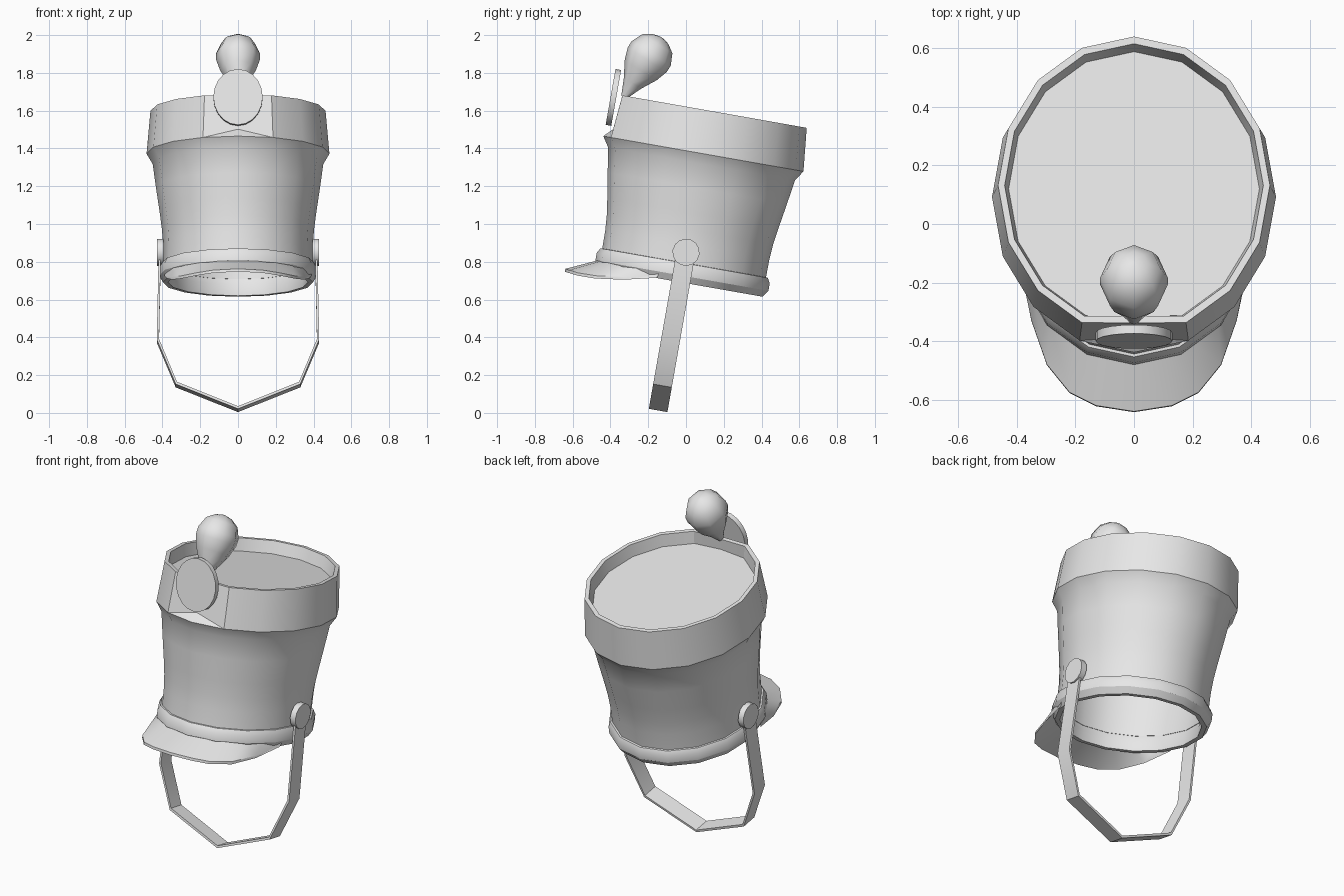
import bpy, bmesh, math
from mathutils import Matrix, Vector

if "Cube" in bpy.data.objects:
    bpy.data.objects.remove(bpy.data.objects["Cube"])

# One plain grey for the whole model
grey = bpy.data.materials.new("plain grey")
grey.diffuse_color = (0.8, 0.8, 0.8, 1)
grey.use_nodes = True
grey.node_tree.nodes["Principled BSDF"].inputs["Base Color"].default_value = grey.diffuse_color

# The hat leans back 10 degrees around the strap buttons
TILT = Matrix.Translation((0, 0, 0.85)) @ Matrix.Rotation(math.radians(-10), 4, 'X')


def finish(name, bm, matrix, angle=30):
    bm.transform(matrix)
    bmesh.ops.recalc_face_normals(bm, faces=bm.faces[:])
    me = bpy.data.meshes.new(name)
    bm.to_mesh(me)
    bm.free()
    me.materials.append(grey)
    ob = bpy.data.objects.new(name, me)
    bpy.context.collection.objects.link(ob)
    bpy.ops.object.select_all(action='DESELECT')
    ob.select_set(True)
    bpy.context.view_layer.objects.active = ob
    bpy.ops.object.shade_smooth_by_angle(angle=math.radians(angle))
    return ob


def loft(rings, n=16, rx=0.9, closed=False):
    """Stack of elliptical rings (radius, height); vertex 0 of each faces front."""
    bm = bmesh.new()
    loops = []
    for r, h in rings:
        loops.append([bm.verts.new((r * rx * math.sin(2 * math.pi * i / n),
                                    -r * math.cos(2 * math.pi * i / n), h)) for i in range(n)])
    pairs = list(zip(loops, loops[1:]))
    if closed:
        pairs.append((loops[-1], loops[0]))
    else:
        bm.faces.new(loops[0][::-1])
        bm.faces.new(loops[-1])
    for a, b in pairs:
        for i in range(n):
            j = (i + 1) % n
            bm.faces.new((a[i], a[j], b[j], b[i]))
    return bm, loops


def tube(sections):
    """Bridge four-point sections into a capped solid."""
    bm = bmesh.new()
    loops = [[bm.verts.new(p) for p in s] for s in sections]
    bm.faces.new(loops[0][::-1])
    bm.faces.new(loops[-1])
    for a, b in zip(loops, loops[1:]):
        for i in range(4):
            j = (i + 1) % 4
            bm.faces.new((a[i], a[j], b[j], b[i]))
    return bm


# Hollow body: lining from the roof down, then the outside back up
body, _ = loft([(0.475, 0.50), (0.462, 0.345), (0.435, 0.15), (0.42, -0.07),
                (0.44, -0.07), (0.441, 0.04), (0.447, 0.12), (0.460, 0.21),
                (0.482, 0.345), (0.502, 0.475), (0.538, 0.53)])
finish("hat_body", body, TILT)

# Top band with recessed lid and a flattened front panel
band, loops = loft([(0.538, 0.53), (0.5335, 0.575), (0.515, 0.76),
                    (0.49, 0.76), (0.475, 0.69)])
for k, y in ((1, -0.493), (2, -0.476), (3, -0.453), (4, -0.455)):
    loops[k][0].co.y = y
for side in (1, 15):
    bmesh.ops.connect_verts(band, verts=[loops[0][side], loops[1][0]])
finish("top_band", band, TILT)

# Lower headband
head, _ = loft([(0.43, -0.055), (0.45, -0.058), (0.465, -0.085), (0.465, -0.125),
                (0.441, -0.161), (0.412, -0.161), (0.41, -0.10)], closed=True)
finish("headband", head, TILT)

# Visor: angle on the headband and the matching outer edge point
half = [(74, 0.385, -0.13, -0.145), (58, 0.35, -0.30, -0.185), (45, 0.297, -0.45, -0.205),
        (30, 0.22, -0.546, -0.206), (16, 0.13, -0.593, -0.200)]
stations = [(-a, -x, y, z) for a, x, y, z in half] + [(0, 0, -0.614, -0.197)] + half[::-1]
sections = []
for a, x, y, z in stations:
    a = math.radians(a)
    ix, iy = 0.9 * 0.45 * math.sin(a), -0.45 * math.cos(a)
    sections.append([(ix, iy, -0.122), (x, y, z), (x, y, z - 0.015), (ix, iy, -0.145)])
finish("visor", tube(sections), TILT)

# Chin strap: flat ribbon hanging between the buttons
right = [(0.42, 0.0), (0.43, -0.477), (0.33, -0.717)]
inner = [(0.408, 0.0), (0.418, -0.474), (0.323, -0.705)]
outer_path = [(-x, z) for x, z in right] + [(0, -0.85)] + right[::-1]
inner_path = [(-x, z) for x, z in inner] + [(0, -0.836)] + inner[::-1]
strap = tube([[(ox, -0.05, oz), (ox, 0.05, oz), (ix, 0.05, iz), (ix, -0.05, iz)]
              for (ox, oz), (ix, iz) in zip(outer_path, inner_path)])
finish("chin_strap", strap, TILT)

# Strap buttons on both sides
for label, s in (("left", -1), ("right", 1)):
    button, _ = loft([(0.072, 0.395), (0.072, 0.43)], n=14, rx=1)
    finish("strap_button_" + label, button,
           TILT @ Matrix.Rotation(math.radians(90 * s), 4, 'Y'))

# Oval front plate
plate, _ = loft([(0.15, -0.015), (0.15, 0.015)], n=20, rx=0.87)
finish("front_plate", plate, TILT @ Matrix.Translation((0, -0.521, 0.741))
       @ Matrix.Rotation(math.radians(90), 4, 'X'))

# Teardrop pompon leaning back from behind the plate
pompon, _ = loft([(0.015, 0.0), (0.055, 0.09), (0.10, 0.17), (0.122, 0.235), (0.122, 0.275),
                  (0.095, 0.335), (0.05, 0.366), (0.008, 0.376)], n=8, rx=0.95)
finish("pompon", pompon, Matrix.Translation((0, -0.33, 1.67))
       @ Matrix.Rotation(math.radians(-32), 4, 'X'), 50)
